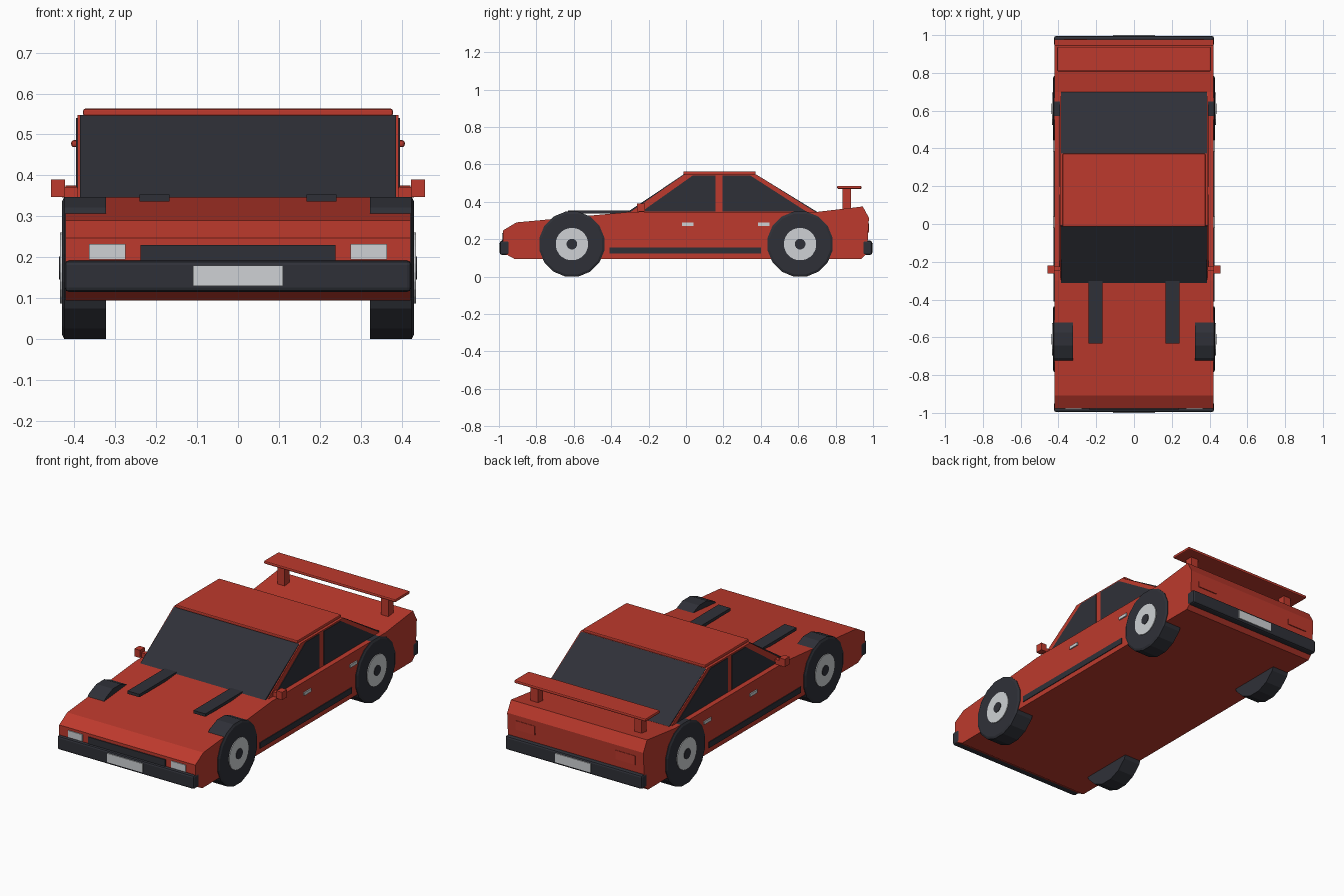
import bpy, bmesh, math
from mathutils import Matrix

if "Cube" in bpy.data.objects:
    bpy.data.objects.remove(bpy.data.objects["Cube"], do_unlink=True)


def material(name, colour):
    m = bpy.data.materials.new(name)
    m.use_nodes = True
    m.diffuse_color = colour
    m.node_tree.nodes["Principled BSDF"].inputs["Base Color"].default_value = colour
    return m


RED = material("red paint", (0.51, 0.042, 0.026, 1))
DARK = material("dark trim", (0.028, 0.03, 0.039, 1))
GREY = material("light grey", (0.62, 0.64, 0.66, 1))


def finish(name, bm, mat, bevel=0):
    bmesh.ops.recalc_face_normals(bm, faces=bm.faces)
    mesh = bpy.data.meshes.new(name)
    bm.to_mesh(mesh)
    bm.free()
    mesh.materials.append(mat)
    ob = bpy.data.objects.new(name, mesh)
    bpy.context.collection.objects.link(ob)
    if bevel:
        mod = ob.modifiers.new("Bevel", "BEVEL")
        mod.width = bevel
        mod.segments = 2
    return ob


def prism(name, profile, x0, x1, mat, bevel=0):
    """Extrude a (y, z) outline from x0 to x1."""
    bm = bmesh.new()
    face = bm.faces.new([bm.verts.new((x0, y, z)) for y, z in profile])
    new = bmesh.ops.extrude_face_region(bm, geom=[face])["geom"]
    verts = [v for v in new if isinstance(v, bmesh.types.BMVert)]
    bmesh.ops.translate(bm, verts=verts, vec=(x1 - x0, 0, 0))
    return finish(name, bm, mat, bevel)


def box(name, x, y, z, mat, bevel=0):
    outline = [(y[0], z[0]), (y[1], z[0]), (y[1], z[1]), (y[0], z[1])]
    return prism(name, outline, x[0], x[1], mat, bevel)


def disc(name, side, y, z, x0, x1, r0, r1, sides, mat):
    """Cylinder or cone along x, radius r0 inside and r1 outside, flat side down."""
    bm = bmesh.new()
    turn = Matrix.Rotation(side * math.pi / 2, 4, "Y") @ Matrix.Rotation(math.pi / sides, 4, "Z")
    place = Matrix.Translation((side * (x0 + x1) / 2, y, z))
    bmesh.ops.create_cone(bm, cap_ends=True, segments=sides, radius1=r0, radius2=r1,
                          depth=x1 - x0, matrix=place @ turn)
    return finish(name, bm, mat)


# Body shell and cabin
prism("body", [(-0.917, 0.095), (-0.978, 0.128), (-0.978, 0.247), (-0.907, 0.29),
               (-0.3, 0.346), (0.7, 0.346), (0.945, 0.375), (0.978, 0.315),
               (0.968, 0.125), (0.937, 0.095)], -0.421, 0.421, RED)
prism("cabin", [(-0.305, 0.34), (-0.005, 0.548), (0.37, 0.548), (0.7, 0.34)],
      -0.392, 0.392, RED)
box("roof_panel", (-0.378, 0.378), (-0.014, 0.372), (0.545, 0.563), RED, 0.005)

# Windscreens lie on the sloping ends of the cabin
prism("windscreen", [(-0.312, 0.346), (-0.012, 0.547), (0.0, 0.54), (-0.29, 0.346)],
      -0.386, 0.386, DARK)
prism("rear_window", [(0.7, 0.347), (0.374, 0.547), (0.36, 0.54), (0.68, 0.346)],
      -0.386, 0.386, DARK)

# Bumpers and number plates
for end, s in (("front", -1), ("rear", 1)):
    box(end + "_bumper", (-0.423, 0.423), sorted((s * 0.943, s * 0.995)), (0.116, 0.192), DARK, 0.01)
    box(end + "_plate", (-0.11, 0.11), sorted((s * 0.992, s)), (0.13, 0.18), GREY)

box("grille", (-0.238, 0.238), (-0.983, -0.97), (0.19, 0.23), DARK)
box("spoiler_blade", (-0.407, 0.407), (0.808, 0.938), (0.469, 0.486), RED, 0.006)

# Paired parts
for label, s in (("left", 1), ("right", -1)):
    def pair(name, x, y, z, mat, bevel=0):
        return box(label + "_" + name, sorted((s * x[0], s * x[1])), y, z, mat, bevel)

    pair("headlight", (0.275, 0.364), (-0.983, -0.97), (0.195, 0.233), GREY)
    pair("tail_light", (0.25, 0.37), (0.96, 0.979), (0.235, 0.285), RED)
    pair("hood_bar", (0.167, 0.241), (-0.632, -0.295), (0.337, 0.353), DARK)
    pair("spoiler_leg", (0.298, 0.343), (0.838, 0.882), (0.36, 0.472), RED)
    pair("mirror_arm", (0.385, 0.43), (-0.25, -0.225), (0.346, 0.372), RED)
    pair("mirror", (0.422, 0.457), (-0.262, -0.22), (0.347, 0.39), RED)
    pair("side_trim", (0.415, 0.425), (-0.41, 0.402), (0.123, 0.156), DARK)
    for door, y in (("front", -0.022), ("rear", 0.384)):
        pair(door + "_handle", (0.415, 0.428), (y, y + 0.062), (0.272, 0.289), GREY)

    # Side windows either side of the door pillar
    prism(label + "_front_window", [(-0.235, 0.349), (0.035, 0.54), (0.157, 0.54), (0.157, 0.349)],
          s * 0.388, s * 0.395, DARK)
    prism(label + "_rear_window", [(0.195, 0.349), (0.195, 0.54), (0.345, 0.54), (0.642, 0.349)],
          s * 0.388, s * 0.395, DARK)

    # Wheels: tyre, sidewall shoulder, rim and hub
    for end, y in (("front", -0.61), ("rear", 0.61)):
        n = label + "_" + end
        disc(n + "_tyre", s, y, 0.174, 0.322, 0.424, 0.177, 0.177, 16, DARK)
        disc(n + "_sidewall", s, y, 0.174, 0.424, 0.43, 0.177, 0.165, 16, DARK)
        disc(n + "_rim", s, y, 0.174, 0.42, 0.434, 0.087, 0.087, 24, GREY)
        disc(n + "_hub", s, y, 0.174, 0.43, 0.437, 0.029, 0.029, 12, DARK)
